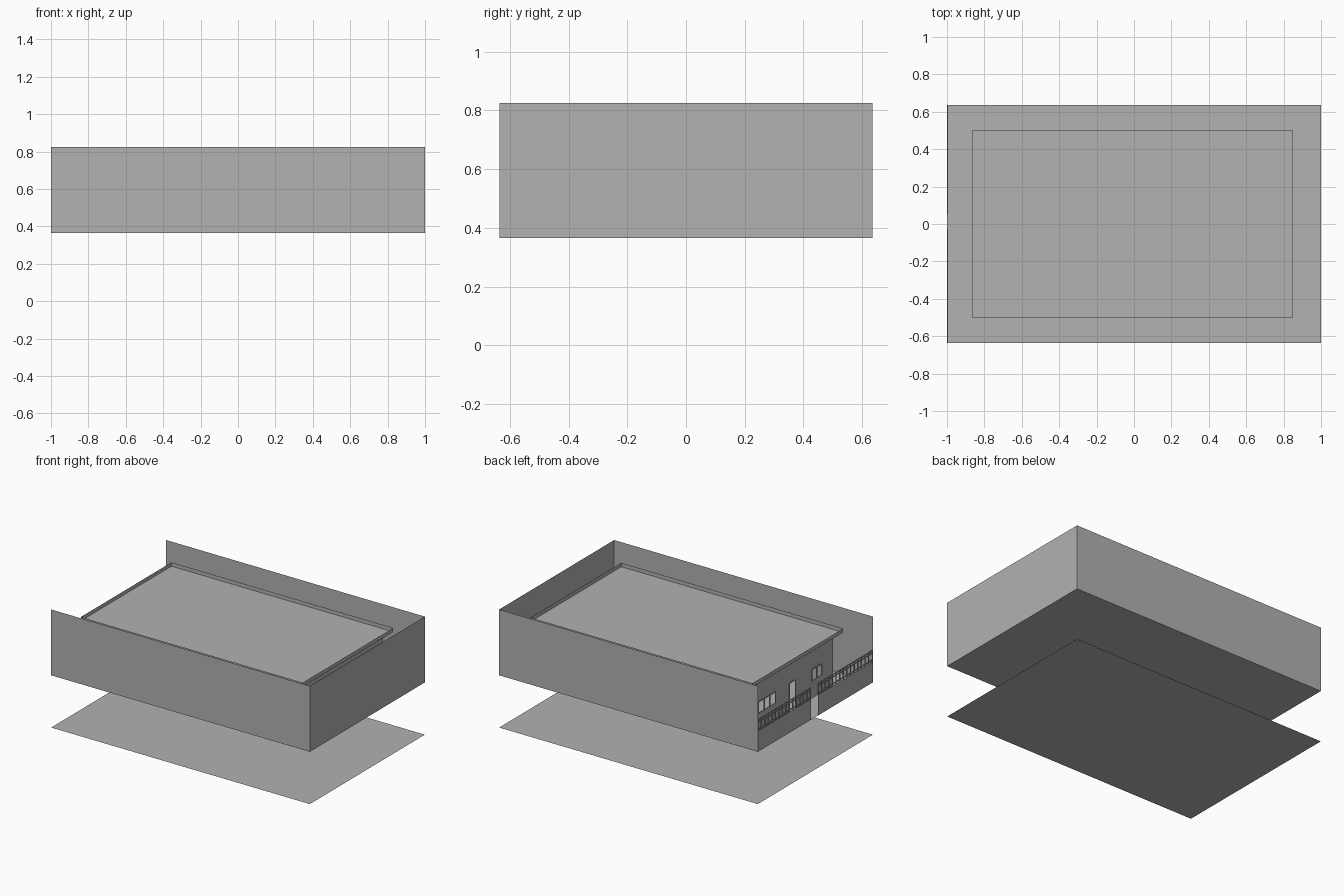
import bpy, bmesh
from mathutils import Matrix, Vector

cube = bpy.data.objects.get("Cube")
if cube:
    bpy.data.objects.remove(cube, do_unlink=True)

GREY = (0.445, 0.445, 0.445, 1.0)
plaster = bpy.data.materials.new("plain grey")
plaster.use_nodes = True
plaster.diffuse_color = GREY
plaster.node_tree.nodes["Principled BSDF"].inputs["Base Color"].default_value = GREY

# Main levels and extents
X, Y = 1.0, 0.635
FLOOR, TOP = 0.365, 0.825
RAIL_LOW, RAIL_HIGH = 0.51, 0.59
ROOF, RIM = 0.73, 0.757
RX0, RX1, RY = -0.865, 0.85, 0.5
OVERHANG = 0.046
HX0, HX1, HY = RX0 + OVERHANG, RX1 - OVERHANG, RY - OVERHANG


def finish(name, bm):
    mesh = bpy.data.meshes.new(name)
    bm.to_mesh(mesh)
    bm.free()
    mesh.materials.append(plaster)
    obj = bpy.data.objects.new(name, mesh)
    bpy.context.collection.objects.link(obj)
    return obj


def flat(name, x0, x1, y, z):
    """Horizontal rectangle."""
    bm = bmesh.new()
    bm.faces.new([bm.verts.new(p) for p in
                  ((x0, -y, z), (x1, -y, z), (x1, y, z), (x0, y, z))])
    finish(name, bm)


def wall(name, path, z0, z1):
    """Thin upright wall following a path in plan."""
    bm = bmesh.new()
    low = [bm.verts.new((x, y, z0)) for x, y in path]
    high = [bm.verts.new((x, y, z1)) for x, y in path]
    for i in range(len(path) - 1):
        bm.faces.new((low[i], low[i + 1], high[i + 1], high[i]))
    finish(name, bm)


def add_bar(bm, a, b, t):
    """Axis-aligned bar between two points, with thickness t."""
    a, b = Vector(a), Vector(b)
    size = [max(abs(d), t) for d in b - a]
    bmesh.ops.create_cube(bm, size=1, matrix=Matrix.Translation((a + b) / 2)
                          @ Matrix.Diagonal((*size, 1)))


# Ground sheet, raised floor and tall enclosure open at one end
flat("ground_sheet", -X, X, Y, 0)
flat("yard_floor", -X, X, Y, FLOOR)
wall("enclosure_walls", [(-X, -Y), (X, -Y), (X, Y), (-X, Y)], FLOOR, TOP)

# Low wall with a gate gap
GATE = (-0.03, 0.05)
wall("low_wall_front", [(-X, -Y), (-X, GATE[0])], FLOOR, RAIL_LOW)
wall("low_wall_back", [(-X, GATE[1]), (-X, Y)], FLOOR, RAIL_LOW)

# Railing on each part of the low wall
T = 0.006
rx = -X + T / 2
for name, y0, y1 in (("railing_front", -Y, GATE[0]), ("railing_back", GATE[1], Y)):
    bm = bmesh.new()
    for z in (RAIL_LOW + 0.012, RAIL_HIGH - 0.02, RAIL_HIGH - T / 2):
        add_bar(bm, (rx, y0, z), (rx, y1, z), T)
    count = round((y1 - y0) / 0.04)
    for i in range(count + 1):
        y = y0 + T / 2 + (y1 - y0 - T) * i / count
        add_bar(bm, (rx, y, RAIL_LOW), (rx, y, RAIL_HIGH), T)
    finish(name, bm)

# House side walls, leaving the facade end open
wall("house_walls", [(HX0, -HY), (HX1, -HY), (HX1, HY), (HX0, HY)], FLOOR, ROOF)

# Facade with openings: y range and z range of each
SILL, HEAD = 0.484, 0.565
openings = {"small_window": (-0.33, -0.22, SILL, HEAD),
            "doorway": (-0.04, 0.03, FLOOR, HEAD),
            "large_window": (0.18, 0.37, SILL, HEAD)}
ys = sorted({-HY, HY} | {y for o in openings.values() for y in o[:2]})
zs = [FLOOR, SILL, HEAD, ROOF]
bm = bmesh.new()
for y0, y1 in zip(ys, ys[1:]):
    for z0, z1 in zip(zs, zs[1:]):
        cy, cz = (y0 + y1) / 2, (z0 + z1) / 2
        if any(a < cy < b and c < cz < d for a, b, c, d in openings.values()):
            continue
        bm.faces.new([bm.verts.new((HX0, y, z)) for y, z in
                      ((y0, z0), (y0, z1), (y1, z1), (y1, z0))])
bmesh.ops.remove_doubles(bm, verts=bm.verts, dist=0.0001)
finish("house_facade", bm)

# Slim frames, with mullions in the windows
panes = {"small_window": 2, "doorway": 1, "large_window": 3}
for name, (y0, y1, z0, z1) in openings.items():
    bm = bmesh.new()
    n = panes[name]
    for i in range(n + 1):
        y = y0 + (y1 - y0) * i / n
        add_bar(bm, (HX0, y, z0), (HX0, y, z1), T)
    for z in ((z0, z1) if z0 > FLOOR else (z1,)):
        add_bar(bm, (HX0, y0, z), (HX0, y1, z), T)
    finish(name + "_frame", bm)

# Roof sheet with a thin upstand around its edge
flat("roof", RX0, RX1, RY, ROOF)
wall("roof_rim", [(RX0, -RY), (RX1, -RY), (RX1, RY), (RX0, RY), (RX0, -RY)], ROOF, RIM)
